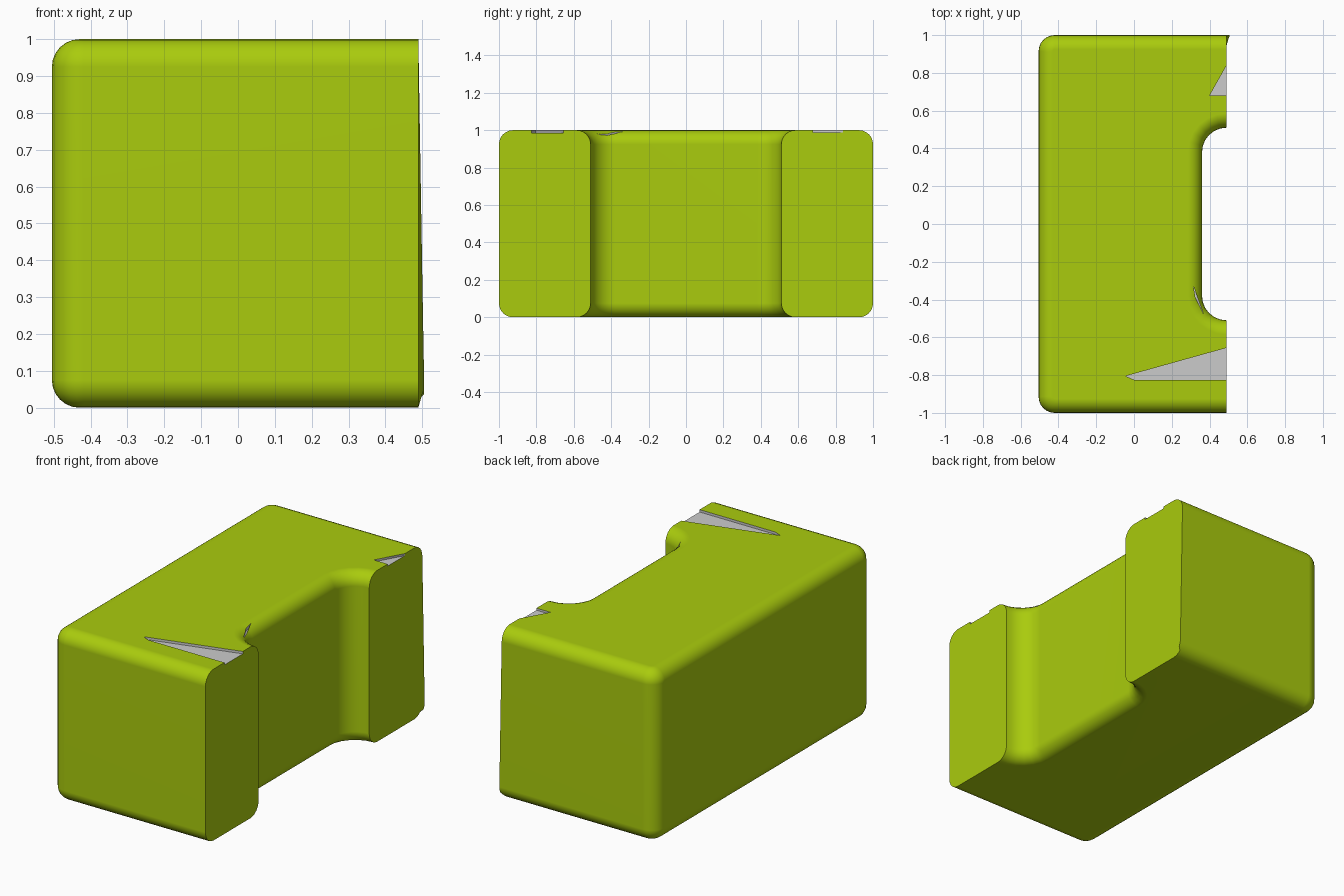
import bpy, bmesh

if "Cube" in bpy.data.objects:
    bpy.data.objects.remove(bpy.data.objects["Cube"])

X_CUT = 0.49


def material(name, color):
    m = bpy.data.materials.new(name)
    m.diffuse_color = color
    m.use_nodes = True
    m.node_tree.nodes["Principled BSDF"].inputs["Base Color"].default_value = m.diffuse_color
    return m


def prism(bm, outline, z0, z1):
    """Closed vertical prism over a counter-clockwise plan outline."""
    face = bm.faces.new([bm.verts.new((x, y, z0)) for x, y in outline])
    ext = bmesh.ops.extrude_face_region(bm, geom=[face])["geom"]
    bmesh.ops.translate(bm, vec=(0, 0, z1 - z0),
                        verts=[v for v in ext if isinstance(v, bmesh.types.BMVert)])
    bmesh.ops.recalc_face_normals(bm, faces=bm.faces[:])


def make_object(name, bm, mat):
    me = bpy.data.meshes.new(name)
    bm.to_mesh(me)
    bm.free()
    me.materials.append(mat)
    ob = bpy.data.objects.new(name, me)
    bpy.context.collection.objects.link(ob)
    return ob


def bevel(bm, edges, width, segments):
    bmesh.ops.bevel(bm, geom=edges, offset=width, offset_type='OFFSET',
                    segments=segments, profile=0.5, affect='EDGES')


def upright(bm, concave):
    """Vertical corner edges, either the channel's inner pair or the rest."""
    return [e for e in bm.edges
            if abs(e.verts[0].co.z - e.verts[1].co.z) > 0.5
            and (abs(e.verts[0].co.x - 0.36) < 1e-4 and
                 abs(abs(e.verts[0].co.y) - 0.51) < 1e-4) == concave]


green = material("lime", (0.40, 0.60, 0.004, 1))
grey = material("bare_grey", (0.6, 0.6, 0.6, 1))

# Rounded C-shaped block, overlong in x so the ends can be sliced flat
bm = bmesh.new()
prism(bm, [(-0.505, -1), (0.8, -1), (0.8, -0.51), (0.36, -0.51),
           (0.36, 0.51), (0.8, 0.51), (0.8, 1), (-0.505, 1)], 0, 1)
bevel(bm, upright(bm, True), 0.13, 6)
bevel(bm, [e for e in bm.edges if abs(e.verts[0].co.z - e.verts[1].co.z) > 0.5
           and (e.verts[0].co.x < -0.5 or e.verts[0].co.x > 0.79)], 0.085, 6)
bevel(bm, [e for e in bm.edges
           if abs(e.verts[0].co.z - e.verts[1].co.z) < 1e-5], 0.075, 6)

# Slice the two ends flat
bmesh.ops.bisect_plane(bm, geom=bm.verts[:] + bm.edges[:] + bm.faces[:],
                       plane_co=(X_CUT, 0, 0), plane_no=(1, 0, 0), clear_outer=True)
bmesh.ops.holes_fill(bm, edges=[e for e in bm.edges if e.is_boundary], sides=0)
bmesh.ops.recalc_face_normals(bm, faces=bm.faces[:])

# Slightly pulled lower back corner
for v in bm.verts:
    if v.co.x > X_CUT - 0.01 and v.co.y > 0.985 and 0.02 < v.co.z < 0.2:
        v.co.x += 0.015
body = make_object("notched_block", bm, green)

# Shallow grey chips in the top face
bm = bmesh.new()
chips = [([(0.40, 0.68), (0.60, 0.68), (0.60, 1.035)], 0.988),
         ([(-0.045, -0.805), (0.0, -0.825), (0.60, -0.825), (0.60, -0.625)], 0.986),
         ([(0.315, -0.33), (0.325, -0.39), (0.37, -0.48)], 0.972)]
for outline, floor in chips:
    prism(bm, outline, floor, 1.1)
cutter = make_object("chip_cutter", bm, grey)
cutter.hide_render = True

bpy.context.view_layer.objects.active = body
body.select_set(True)
body.data.materials.append(grey)
cut = body.modifiers.new("chips", 'BOOLEAN')
cut.operation = 'DIFFERENCE'
cut.solver = 'EXACT'
cut.object = cutter
bpy.ops.object.modifier_apply(modifier=cut.name)
bpy.data.objects.remove(cutter)

bpy.ops.object.shade_smooth_by_angle(angle=0.6)
wn = body.modifiers.new("even_shading", 'WEIGHTED_NORMAL')
wn.keep_sharp = True
